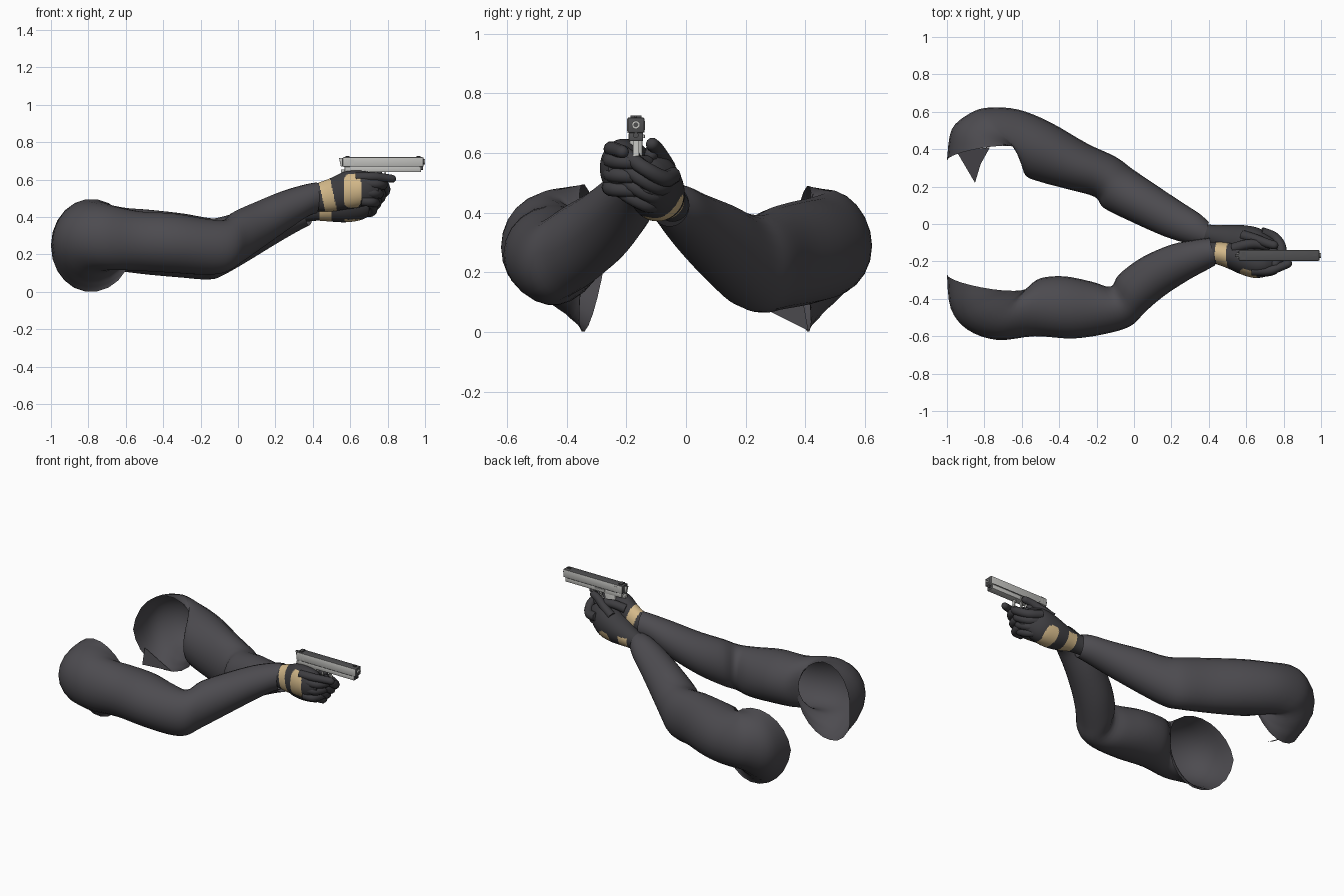
import bpy, bmesh, math
from mathutils import Vector

if "Cube" in bpy.data.objects:
    bpy.data.objects.remove(bpy.data.objects["Cube"])


def material(name, rgb):
    m = bpy.data.materials.new(name)
    m.diffuse_color = (*rgb, 1)
    m.use_nodes = True
    m.node_tree.nodes["Principled BSDF"].inputs["Base Color"].default_value = m.diffuse_color
    return m


SLEEVE = material("charcoal cloth", (0.074, 0.071, 0.080))
GLOVE = material("dark glove", (0.048, 0.047, 0.052))
TAN = material("tan patch", (0.65, 0.48, 0.25))
STEEL = material("light steel", (0.52, 0.52, 0.50))
DARK = material("dark steel", (0.08, 0.08, 0.083))


def finish(name, bm, mats, rule=None, angle=40):
    bmesh.ops.recalc_face_normals(bm, faces=bm.faces)
    bm.normal_update()
    for f in bm.faces:
        f.material_index = rule(f.calc_center_median(), f.normal) if rule else 0
    me = bpy.data.meshes.new(name)
    bm.to_mesh(me)
    bm.free()
    for m in mats:
        me.materials.append(m)
    ob = bpy.data.objects.new(name, me)
    bpy.context.collection.objects.link(ob)
    bpy.ops.object.select_all(action='DESELECT')
    ob.select_set(True)
    bpy.context.view_layer.objects.active = ob
    bpy.ops.object.shade_smooth_by_angle(angle=math.radians(angle))
    return ob


def spline(rows, steps):
    """Smooth interpolation through rows of numbers."""
    out = []
    for i in range(len(rows) - 1):
        a, b = rows[max(i - 1, 0)], rows[i]
        c, d = rows[i + 1], rows[min(i + 2, len(rows) - 1)]
        for s in range(steps):
            t = s / steps
            out.append([0.5 * (2 * q + (r - p) * t + (2 * p - 5 * q + 4 * r - w) * t * t
                               + (3 * q - p - 3 * r + w) * t ** 3)
                        for p, q, r, w in zip(a, b, c, d)])
    return out + [list(rows[-1])]


def skin(bm, rings, cap_start, cap_end):
    loops = [[bm.verts.new(p) for p in ring] for ring in rings]
    n = len(loops[0])
    for a, b in zip(loops, loops[1:]):
        for k in range(n):
            bm.faces.new((a[k], a[(k + 1) % n], b[(k + 1) % n], b[k]))
    if cap_start:
        bm.faces.new(loops[0])
    if cap_end:
        bm.faces.new(loops[-1])


def loft(name, rows, mats, rule=None, sides=22, steps=4, caps=False, bow=0.0):
    """Upright rings: inner x, y, outer x, y, bottom z, top z. The first ring bows in y."""
    rings = []
    for i, (ix, iy, ox, oy, lo, hi) in enumerate(spline(rows, steps)):
        ring = []
        sag = bow * max(0, 1 - i / steps)
        for k in range(sides):
            a = 2 * math.pi * k / sides
            u = 0.5 + 0.5 * math.cos(a)
            ring.append((ox + (ix - ox) * u, oy + (iy - oy) * u + sag * abs(math.sin(a)),
                         (lo + hi) / 2 + (hi - lo) / 2 * math.sin(a)))
        rings.append(ring)
    bm = bmesh.new()
    skin(bm, rings, caps, caps)
    return finish(name, bm, mats, rule, 60)


def finger(name, pts, r, sides=10):
    """Round-tipped bent tube."""
    path = [Vector(p) for p in spline(pts, 5)]
    rings, n = [], len(path)
    for i, p in enumerate(path):
        t = (path[min(i + 1, n - 1)] - path[max(i - 1, 0)]).normalized()
        side = t.cross(Vector((0, 0, 1))).normalized()
        up = side.cross(t)
        rad = r * (1.05 - 0.2 * i / n)
        grow = [(0, rad)]
        if i == n - 1:
            grow = [(0, rad), (0.5 * rad, 0.85 * rad), (0.9 * rad, 0.4 * rad)]
        for off, q in grow:
            rings.append([p + t * off + q * (math.cos(a) * side + math.sin(a) * up)
                          for a in (2 * math.pi * k / sides for k in range(sides))])
    bm = bmesh.new()
    skin(bm, rings, True, True)
    return finish(name, bm, [GLOVE], angle=70)


def box(name, x, y, z, mats, bevel=0.0, rule=None, lean=0.0):
    bm = bmesh.new()
    bmesh.ops.create_cube(bm, size=1)
    for v in bm.verts:
        c = v.co.copy()
        v.co = [lo + (hi - lo) * (k + 0.5) for k, (lo, hi) in zip(c, (x, y, z))]
        v.co.x += lean * (c.z - 0.5)
    if bevel:
        bmesh.ops.bevel(bm, geom=bm.edges[:], offset=bevel, segments=2, affect='EDGES', profile=0.5)
    return finish(name, bm, mats, rule, 30)


def tube(name, centre, r, length, mat):
    bm = bmesh.new()
    bmesh.ops.create_cone(bm, cap_ends=True, segments=16, radius1=r, radius2=r, depth=length)
    for v in bm.verts:
        v.co = Vector((v.co.z, v.co.y, v.co.x)) + Vector(centre)
    return finish(name, bm, [mat])


# Sleeves, from the open armhole to the cuff
loft("right_sleeve", [
    (-.565, -.34, -1.0, -.27, .0, .497), (-.565, -.345, -.98, -.45, .06, .487),
    (-.57, -.345, -.89, -.565, .105, .475), (-.57, -.34, -.73, -.62, .115, .455),
    (-.50, -.29, -.53, -.60, .11, .43), (-.37, -.28, -.32, -.612, .10, .42),
    (-.22, -.31, -.12, -.58, .09, .39), (-.125, -.335, -.01, -.54, .105, .385),
    (-.08, -.27, .06, -.47, .145, .43), (.04, -.18, .16, -.385, .22, .48),
    (.20, -.11, .29, -.30, .32, .54), (.33, -.085, .40, -.24, .40, .575),
    (.405, -.075, .435, -.22, .42, .585)], [SLEEVE], bow=-.04)
loft("left_sleeve", [
    (-.58, .40, -1.0, .34, .0, .492), (-.58, .395, -.975, .505, .06, .482),
    (-.585, .385, -.88, .59, .115, .475), (-.60, .34, -.78, .622, .12, .465),
    (-.58, .26, -.62, .612, .105, .45), (-.50, .225, -.45, .545, .09, .44),
    (-.35, .185, -.25, .43, .075, .42), (-.21, .145, -.10, .36, .065, .395),
    (-.16, .085, -.01, .295, .09, .40), (-.02, .015, .10, .22, .16, .435),
    (.16, -.065, .25, .12, .26, .47), (.29, -.105, .35, .055, .325, .495),
    (.36, -.12, .40, .01, .355, .495)], [SLEEVE], bow=.04)

# Loose cloth corner under the left armhole
bm = bmesh.new()
bm.faces.new([bm.verts.new(p) for p in
              ((-.95, .39, .12), (-.85, .22, .10), (-.82, .32, .05), (-.77, .41, .005))])
finish("left_sleeve_flap", bm, [SLEEVE])


# Gloves with tan wrist bands and rounded back-of-hand patches
def right_tan(c, n):
    band = .442 < c.x + .22 * (c.z - .54) < .506
    oval = (abs(c.x - .612) / .047) ** 4 + (abs(c.z - .54) / .09) ** 4 < 1
    return int(band or (oval and c.y < -.21))


def left_tan(c, n):
    band = .435 < c.x < .50 and c.z < .46
    oval = (abs(c.x - .612) / .042) ** 2.5 + (abs(c.z - .405) / .055) ** 2.5 < 1
    return int(band or (oval and (c.y > -.09 or c.z < .387)))


loft("right_glove", [
    (.36, -.10, .36, -.20, .44, .56), (.43, -.095, .44, -.215, .43, .585),
    (.50, -.10, .50, -.237, .43, .61), (.57, -.11, .57, -.268, .44, .642),
    (.64, -.13, .64, -.288, .45, .648), (.70, -.15, .70, -.282, .465, .64),
    (.75, -.18, .75, -.26, .50, .61)], [GLOVE, TAN], right_tan, 64, 16, True)
loft("left_glove", [
    (.33, .01, .33, -.10, .37, .48), (.42, -.005, .42, -.125, .38, .50),
    (.50, -.005, .50, -.17, .375, .535), (.58, -.006, .58, -.19, .372, .575),
    (.66, -.02, .66, -.19, .385, .595), (.72, -.055, .72, -.18, .42, .58),
    (.765, -.095, .765, -.16, .47, .55)], [GLOVE, TAN], left_tan, 64, 16, True)

# Fingers slanting up around the grip
for i in range(4):
    t = i / 3
    top = ((.68, -.045, .525), (.755, -.075, .515), (.79, -.14, .55), (.755, -.215, .605))
    low = ((.65, -.09, .43), (.71, -.13, .425), (.72, -.20, .46), (.66, -.25, .51))
    finger(f"left_finger_{i + 1}",
           [[p + (q - p) * t for p, q in zip(a, b)] for a, b in zip(top, low)], .028 - .003 * t)
for i in range(3):
    z = .58 - .047 * i
    finger(f"right_finger_{i + 1}", [(.66, -.255, z), (.745 - .015 * i, -.245, z - .005),
                                     (.775 - .02 * i, -.185, z - .01), (.72, -.13, z - .01)], .027)
finger("right_index_finger", [(.63, -.25, .612), (.72, -.25, .615), (.78, -.23, .61), (.825, -.212, .604)], .025)
finger("right_thumb", [(.53, -.13, .585), (.60, -.11, .605), (.66, -.108, .60), (.71, -.118, .595)], .027)
finger("left_thumb", [(.58, -.06, .55), (.65, -.08, .585), (.71, -.102, .618), (.75, -.113, .63)], .026)

# Pistol
Y = -.168


def dark_top(c, n):
    return int(n.z > .8 or abs(n.x) > .7)


box("slide", (.56, .992), (Y - .029, Y + .029), (.668, .72), [STEEL, DARK], .006, dark_top)
box("frame", (.57, .978), (Y - .024, Y + .024), (.64, .669), [STEEL, DARK], .003,
    lambda c, n: int(n.x > .7))
box("grip", (.62, .70), (Y - .022, Y + .022), (.46, .645), [STEEL], .005, lean=.04)
box("beavertail", (.55, .60), (Y - .015, Y + .015), (.638, .655), [STEEL], .003)
box("hammer", (.54, .566), (Y - .008, Y + .008), (.67, .715), [STEEL, DARK], .002,
    lambda c, n: int(n.z > .7), lean=-.01)
box("rear_sight", (.575, .595), (Y - .018, Y + .018), (.718, .727), [DARK])
box("front_sight", (.955, .975), (Y - .004, Y + .004), (.718, .727), [DARK])
box("trigger", (.735, .745), (Y - .006, Y + .006), (.60, .645), [STEEL], lean=.01)
box("guard_bottom", (.68, .79), (Y - .01, Y + .01), (.588, .596), [STEEL])
box("guard_front", (.782, .79), (Y - .01, Y + .01), (.59, .645), [STEEL], lean=-.01)
tube("muzzle", (.99, Y, .695), .014, .02, STEEL)
tube("bore", (.9985, Y, .695), .008, .005, DARK)
tube("guide_rod", (.978, Y, .66), .009, .02, DARK)

# Side details of the pistol
for s, side in ((-1, "right"), (1, "left")):
    y = Y + s * .029
    for k in range(4):
        x = .58 + k * .011
        box(f"{side}_serration_{k + 1}", (x, x + .004), (y - .001, y + .001), (.678, .708), [STEEL])
    box(f"{side}_seam_line", (.60, .97), (y - .0008, y + .0008), (.668, .670), [DARK])
box("slide_stop", (.69, .76), (Y + .022, Y + .03), (.65, .662), [STEEL], .002)
